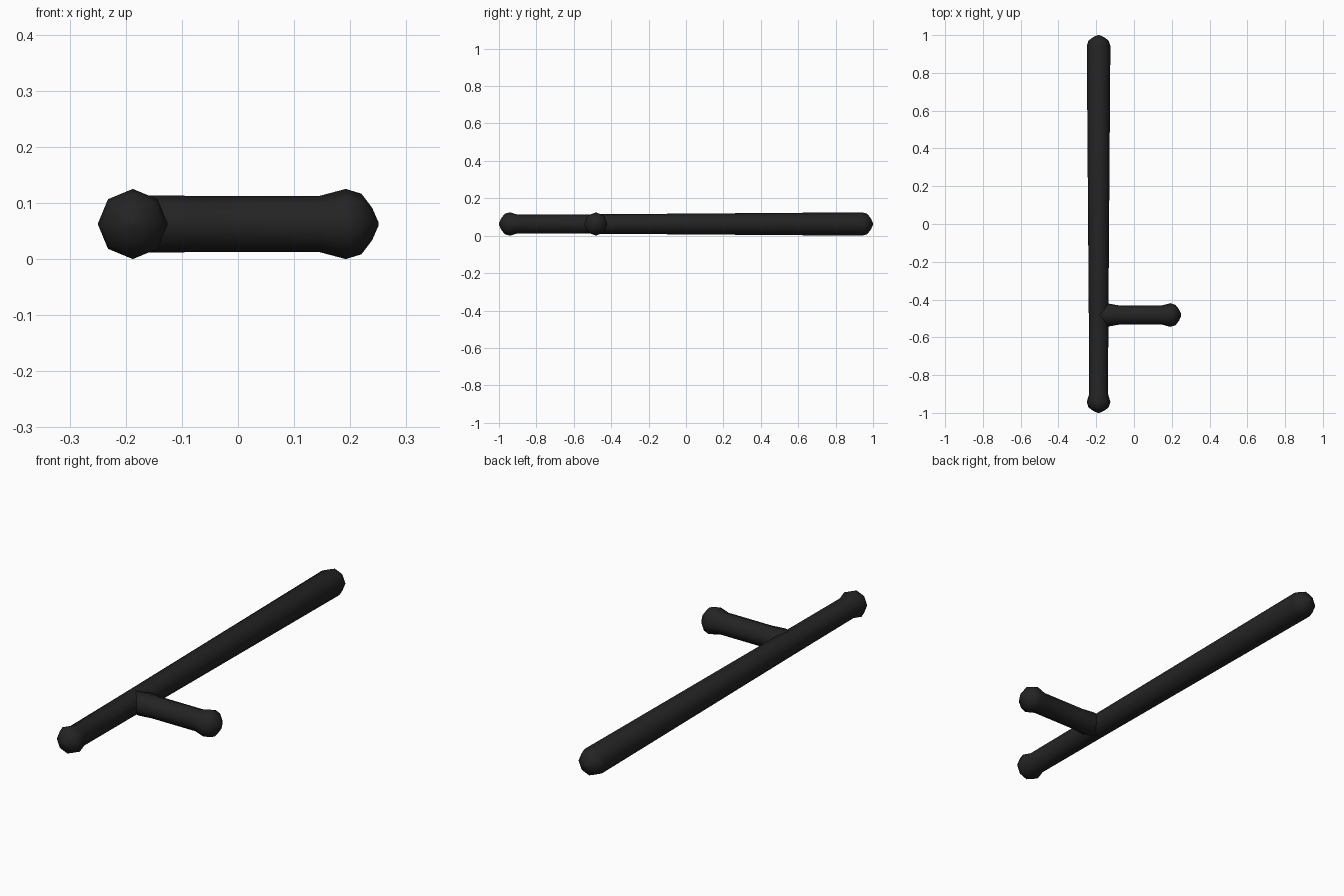
import bpy
import math
from mathutils import Matrix, Vector

cube = bpy.data.objects.get("Cube")
if cube:
    bpy.data.objects.remove(cube, do_unlink=True)

SIDES = 8
R = 0.0625

black = bpy.data.materials.new("matte_black")
black.use_nodes = True
colour = (0.017, 0.017, 0.017, 1)
black.diffuse_color = colour
bsdf = black.node_tree.nodes["Principled BSDF"]
bsdf.inputs["Base Color"].default_value = colour
bsdf.inputs["Roughness"].default_value = 0.8


def rod(name, profile, matrix):
    """Octagonal rod along local z; profile rows are (z, radius, depth radius)."""
    verts, faces = [], []
    for z, rx, ry in profile:
        for i in range(SIDES):
            a = math.tau * i / SIDES
            verts.append(matrix @ Vector((rx * math.cos(a), ry * math.sin(a), z)))
    for k in range(len(profile) - 1):
        for i in range(SIDES):
            j = (i + 1) % SIDES
            a, b = k * SIDES, (k + 1) * SIDES
            faces.append((a + i, a + j, b + j, b + i))
    last = len(verts) - SIDES
    faces.append(tuple(reversed(range(SIDES))))
    faces.append(tuple(range(last, last + SIDES)))
    mesh = bpy.data.meshes.new(name)
    mesh.from_pydata(verts, [], faces)
    mesh.materials.append(black)
    mesh.polygons.foreach_set("use_smooth", [True] * len(mesh.polygons))
    obj = bpy.data.objects.new(name, mesh)
    bpy.context.collection.objects.link(obj)
    return obj


def cap(end, sign):
    """Rounded end: widest ring first, tip last."""
    rings = [(0.058, R), (0.03, 0.054), (0.011, 0.029), (0.0, 0.004)]
    return [(end - sign * d, r, r) for d, r in rings]


# Long shaft: front knob, slim grip, slow widening to the rounded back end
shaft = list(reversed(cap(-1, -1)))
shaft += [(-0.9, 0.05, 0.05), (-0.48, 0.052, 0.052)]
shaft += cap(1, 1)
rod("main_shaft", shaft,
    Matrix.Translation((-0.1875, 0, R)) @ Matrix.Rotation(-math.pi / 2, 4, "X"))

# Side handle: flared sideways at the joint, knob at the free end
handle = [(-0.18, 0.05, 0.05), (-0.135, 0.051, 0.061), (-0.075, 0.05, 0.05),
          (0.145, 0.05, 0.05)]
handle += cap(0.25, 1)
rod("side_handle", handle,
    Matrix.Translation((0, -0.482, R)) @ Matrix.Rotation(math.pi / 2, 4, "Y"))
